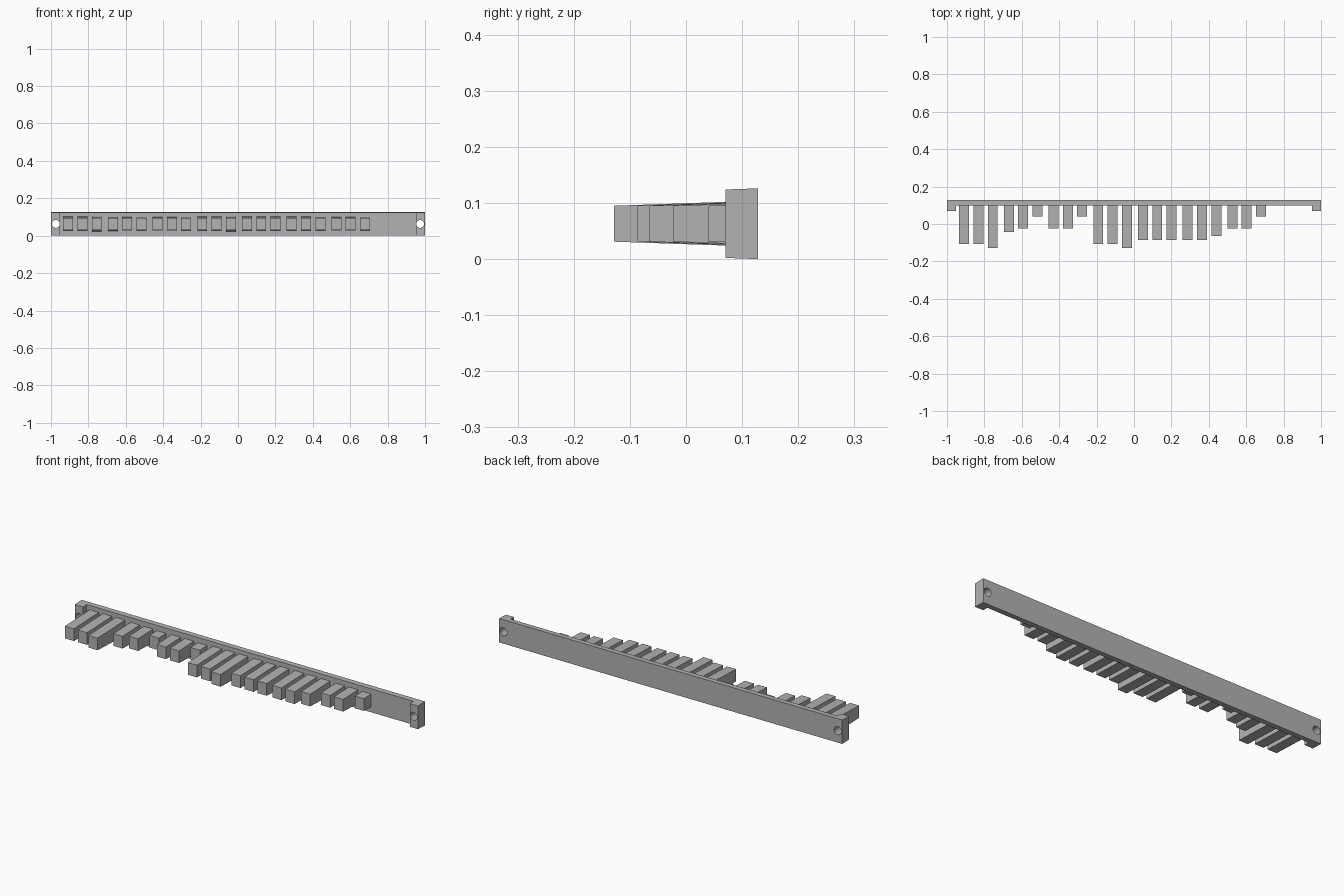
import bpy, bmesh, math

cube = bpy.data.objects.get("Cube")
if cube:
    bpy.data.objects.remove(cube, do_unlink=True)

grey = bpy.data.materials.new("plain grey")
grey.use_nodes = True
colour = (0.45, 0.45, 0.45, 1)
grey.diffuse_color = colour
grey.node_tree.nodes["Principled BSDF"].inputs["Base Color"].default_value = colour

MID_Z = 0.063
BACK, FACE, TAB = 0.128, 0.10, 0.07
DRAFT = 0.035


def drafted_prism(name, plan, y_ref, half_ref):
    """Extrude a plan outline in z, with top and bottom sloping apart along y."""
    bm = bmesh.new()
    rings = []
    for side in (-1, 1):
        rings.append([bm.verts.new((x, y, MID_Z + side * (half_ref + DRAFT * (y - y_ref))))
                      for x, y in plan])
    n = len(plan)
    bm.faces.new(rings[0][::-1])
    bm.faces.new(rings[1])
    for i in range(n):
        j = (i + 1) % n
        bm.faces.new((rings[0][i], rings[0][j], rings[1][j], rings[1][i]))
    bmesh.ops.recalc_face_normals(bm, faces=bm.faces)
    mesh = bpy.data.meshes.new(name)
    bm.to_mesh(mesh)
    bm.free()
    mesh.materials.append(grey)
    obj = bpy.data.objects.new(name, mesh)
    bpy.context.collection.objects.link(obj)
    return obj


# Long rail with a thicker tab at each end
INNER = 0.952
rail = drafted_prism("rail", [
    (-1, BACK), (-1, TAB), (-INNER, TAB), (-INNER, FACE),
    (INNER, FACE), (INNER, TAB), (1, TAB), (1, BACK)], BACK, MID_Z)

# Screw holes through the tabs
for side in (-1, 1):
    bpy.ops.mesh.primitive_cylinder_add(
        vertices=24, radius=0.021, depth=0.3,
        location=(side * 0.974, FACE, MID_Z), rotation=(math.pi / 2, 0, 0))
    cutter = bpy.context.object
    cutter.name = "hole_cutter"
    cutter.hide_render = True
    cutter.data.materials.append(grey)
    cut = rail.modifiers.new("screw_hole", "BOOLEAN")
    cut.operation = "DIFFERENCE"
    cut.solver = "EXACT"
    cut.object = cutter
    bpy.context.view_layer.objects.active = rail
    bpy.ops.object.modifier_apply(modifier=cut.name)
    bpy.data.objects.remove(cutter, do_unlink=True)

# Row of pegs in groups of three, each cut to a stepped length
STEPS = (1, 1, 0, 4, 5, 8, 5, 5, 8, 1, 1, 0, 2, 2, 2, 2, 2, 3, 5, 5, 8)
HALF_W = 0.0265
for i, step in enumerate(STEPS):
    x = -0.908 + 0.239 * (i // 3) + 0.0765 * (i % 3)
    tip = -0.128 + 0.021 * step
    root = FACE + 0.005
    drafted_prism(f"peg_{i + 1}", [
        (x - HALF_W, tip), (x + HALF_W, tip),
        (x + HALF_W, root), (x - HALF_W, root)], tip, 0.032)
